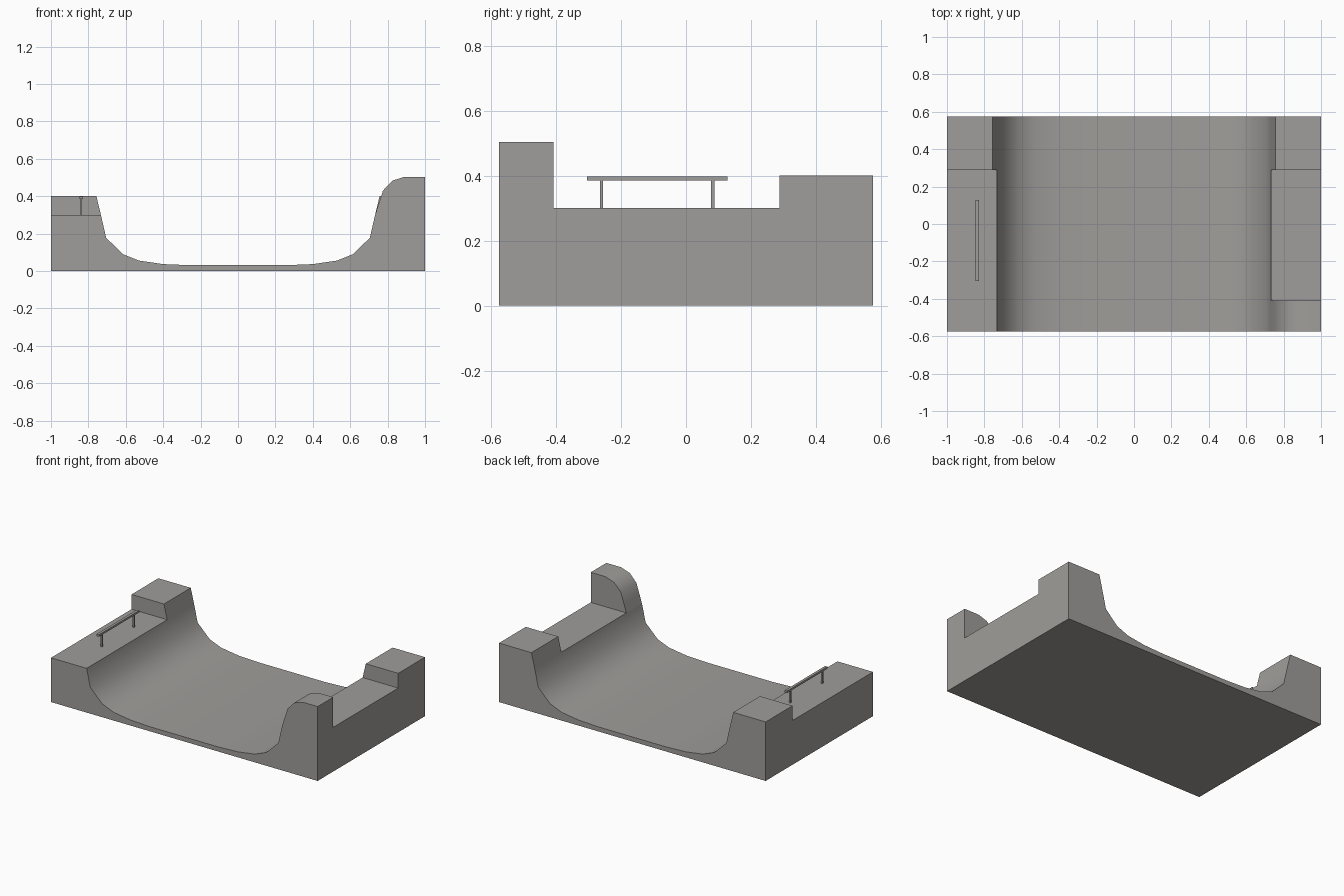
import bpy, bmesh, math

if "Cube" in bpy.data.objects:
    bpy.data.objects.remove(bpy.data.objects["Cube"])

FRONT, BACK = -0.575, 0.575
STEP = 0.288          # raised rear platforms start here
EXT = -0.408          # tall corner extension ends here
DECK, HIGH = 0.30, 0.40

concrete = bpy.data.materials.new("concrete_grey")
concrete.diffuse_color = (0.35, 0.34, 0.325, 1)
concrete.use_nodes = True
concrete.node_tree.nodes["Principled BSDF"].inputs["Base Color"].default_value = concrete.diffuse_color


def finish(name, bm):
    bmesh.ops.remove_doubles(bm, verts=bm.verts, dist=0.0005)
    bmesh.ops.recalc_face_normals(bm, faces=bm.faces)
    me = bpy.data.meshes.new(name)
    bm.to_mesh(me)
    bm.free()
    me.materials.append(concrete)
    me.shade_smooth()
    me.set_sharp_from_angle(angle=math.radians(38))
    ob = bpy.data.objects.new(name, me)
    bpy.context.collection.objects.link(ob)
    return ob


def prism(bm, pts, y0, y1, skip=()):
    """Extrude an x/z profile along y, leaving out the listed side faces."""
    a = [bm.verts.new((x, y0, z)) for x, z in pts]
    b = [bm.verts.new((x, y1, z)) for x, z in pts]
    bm.faces.new(a)
    bm.faces.new(b[::-1])
    n = len(pts)
    for i in range(n):
        if i not in skip:
            j = (i + 1) % n
            bm.faces.new((a[i], b[i], b[j], a[j]))


def plate(bm, x0, x1, y0, y1, z):
    bm.faces.new([bm.verts.new(p) for p in
                  ((x0, y0, z), (x1, y0, z), (x1, y1, z), (x0, y1, z))])


def box(name, x0, x1, y0, y1, z0, z1):
    bm = bmesh.new()
    prism(bm, [(x0, z0), (x1, z0), (x1, z1), (x0, z1)], y0, y1)
    return finish(name, bm)


# half pipe body: mirrored transition curve, open where the decks go
bm = bmesh.new()
half = [(0.25, 0.031), (0.40, 0.037), (0.53, 0.056), (0.615, 0.09),
        (0.705, 0.178), (0.733, DECK)]
curve = [(-x, z) for x, z in reversed(half)] + half
profile = [(-1, 0), (-1, DECK)] + curve + [(1, DECK), (1, 0)]
prism(bm, profile, FRONT, BACK, skip=(1, len(profile) - 3))

# low decks
plate(bm, -1, -0.733, FRONT, STEP, DECK)
plate(bm, 0.733, 1, EXT, STEP, DECK)

# raised rear platforms on both sides
for s in (-1, 1):
    prism(bm, [(s, DECK), (s * 0.733, DECK), (s * 0.757, HIGH), (s, HIGH)],
          STEP, BACK, skip=(0,))

# tall rounded extension at the front right corner
prism(bm, [(1, DECK), (0.733, DECK), (0.752, 0.36), (0.775, 0.43),
           (0.825, 0.483), (0.89, 0.504), (1, 0.504)],
      FRONT, EXT, skip=(0,))
finish("half_pipe", bm)

# grind rail on the left deck
box("grind_rail", -0.848, -0.830, -0.305, 0.128, 0.385, 0.398)
for i, y in enumerate((-0.260, 0.082)):
    box(f"rail_post_{i + 1}", -0.844, -0.834, y - 0.005, y + 0.005, DECK - 0.005, 0.386)
